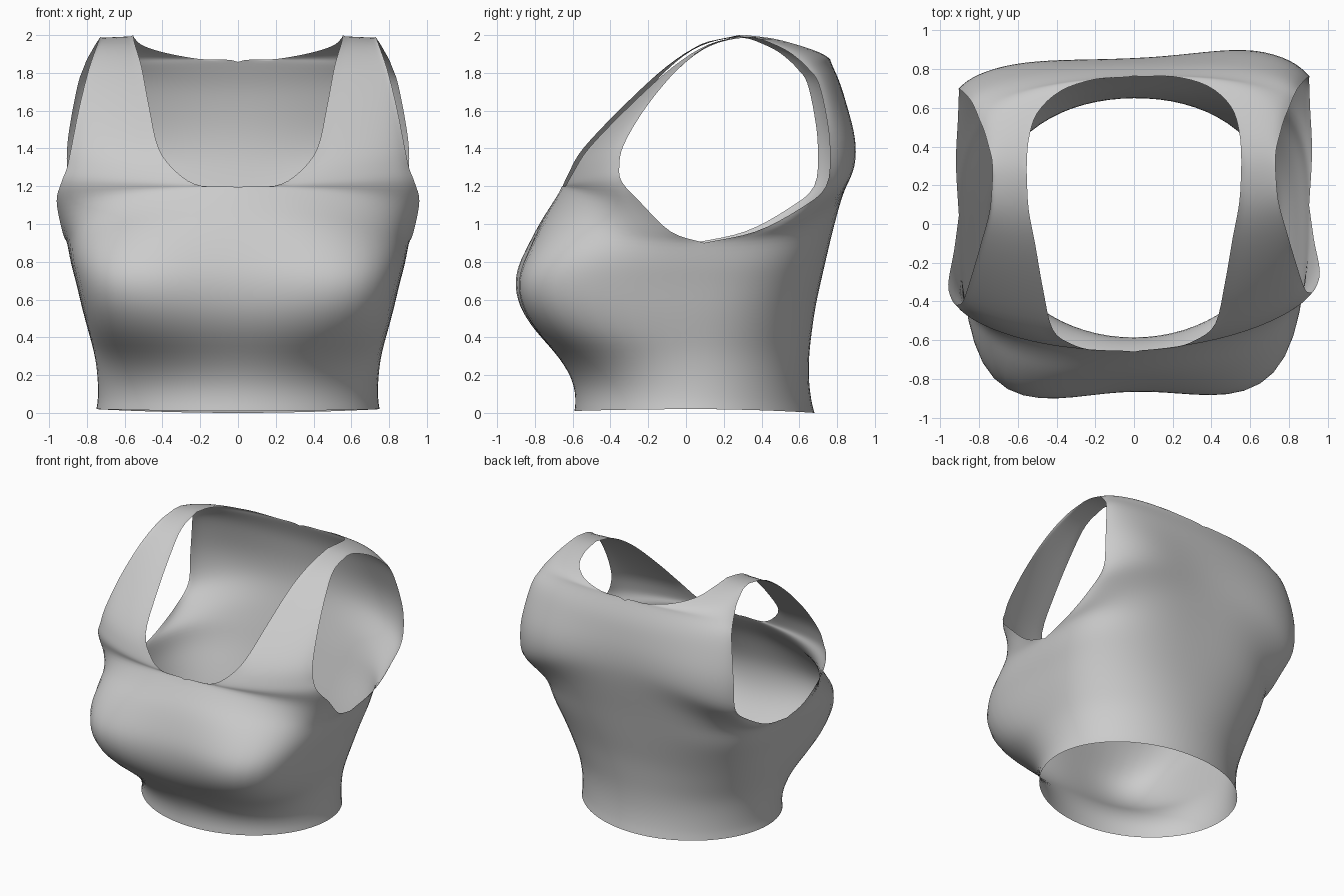
import bpy, bmesh, math

if "Cube" in bpy.data.objects:
    bpy.data.objects.remove(bpy.data.objects["Cube"])

SEAM = 7        # last row where front and back panels share the side seam
SUB = 4         # spline steps between rows
COLS = 18       # steps across each half panel

# Each row: inner edge (x, y, z), outer edge (x, y, z), roundness of the section
side = [(.75, .05, .02), (.745, .05, .15), (.76, .05, .30), (.79, .05, .42),
        (.825, .05, .55), (.855, .06, .68), (.885, .07, .79), (.905, .07, .90)]

front_low = [(-.59, .01, 2), (-.595, .15, 2.1), (-.67, .29, 2.6), (-.78, .42, 3.8),
             (-.85, .56, 4.6), (-.865, .72, 4.9), (-.83, .86, 4.4), (-.775, 1.0, 3.4)]
front_high = [(0, -.715, 1.10, .93, -.11, .96, 2.45),
              (0, -.66, 1.193, .96, -.28, 1.12, 1.75),
              (.20, -.645, 1.203, .935, -.37, 1.22, 1.55),
              (.32, -.61, 1.27, .905, -.385, 1.30, 1.45),
              (.42, -.53, 1.40, .88, -.36, 1.42, 1.45),
              (.47, -.32, 1.62, .84, -.24, 1.62, 1.4),
              (.51, -.09, 1.83, .79, -.07, 1.82, 1.4),
              (.545, .10, 1.95, .745, .10, 1.95, 1.3),
              (.555, .30, 2.0, .73, .28, 1.99, 1.3)]

back_low = [(.68, 0, 2), (.655, .15, 2.1), (.655, .30, 2.15), (.67, .44, 2.3),
            (.69, .58, 2.5), (.72, .72, 2.75), (.75, .86, 3.0), (.78, 1.0, 3.0)]
back_high = [(0, .815, 1.15, .92, .34, .96, 2.4),
             (0, .84, 1.27, .91, .57, 1.08, 2.1),
             (0, .855, 1.38, .905, .71, 1.20, 1.9),
             (0, .855, 1.50, .905, .73, 1.40, 1.9),
             (0, .84, 1.62, .88, .71, 1.58, 1.9),
             (0, .815, 1.74, .845, .67, 1.75, 1.9),
             (0, .765, 1.858, .82, .62, 1.82, 1.9),
             (.20, .755, 1.873, .80, .57, 1.87, 1.8),
             (.38, .70, 1.905, .775, .51, 1.915, 1.7),
             (.50, .59, 1.943, .755, .44, 1.95, 1.5),
             (.545, .45, 1.98, .735, .36, 1.98, 1.4),
             (.555, .30, 2.0, .73, .28, 1.99, 1.3)]


def spline(vals):
    """Catmull-Rom through a list of numbers."""
    out = []
    for i in range(len(vals) - 1):
        b, c = vals[i], vals[i + 1]
        a = vals[i - 1] if i else 2 * b - c
        d = vals[i + 2] if i + 2 < len(vals) else 2 * c - b
        for k in range(SUB):
            t = k / SUB
            out.append(.5 * (2 * b + (c - a) * t + (2 * a - 5 * b + 4 * c - d) * t * t
                             + (3 * b - a - 3 * c + d) * t ** 3))
    return out + [vals[-1]]


def panel_rows(low, high):
    rows = [(0, y, z, *s, n) for (y, z, n), s in zip(low, side)] + high
    cols = []
    for j, vals in enumerate(zip(*rows)):
        if 3 <= j <= 5:  # the side seam and the armhole meet at a corner
            cols.append(spline(vals[:SEAM + 1])[:-1] + spline(vals[SEAM:]))
        else:
            cols.append(spline(vals))
    return list(zip(*cols))


def add_half(bm, rows, sx, sy, bump, bump_z, bump_w, uneven):
    """One half panel; sx mirrors it, sy is -1 for front and 1 for back."""
    grid = []
    for xi, yi, zi, xo, yo, zo, n in rows:
        xi = max(xi, 0)
        line = []
        for k in range(COLS + 1):
            f = k / COLS
            a = f * math.pi / 2
            s, c = math.sin(a), max(math.cos(a), 0)
            r = (s ** n + c ** n) ** (-1 / n)
            x = sx * (xi + (xo - xi) * s * r)
            y = yo + (yi - yo) * c * r
            z = zi + (zo - zi) * f * f * (3 - 2 * f)
            # fullness either side of the centre line, a little uneven
            y += (sy * (bump + uneven * sx) * math.sin(2 * a) ** 2
                  * math.exp(-((z - bump_z) / bump_w) ** 2))
            # slight twist of the upper body
            y += .035 * x * min(1, z / 1.1)
            line.append(bm.verts.new((x, y, z)))
        grid.append(line)
    for p, q in zip(grid, grid[1:]):
        for k in range(COLS):
            f = [p[k], p[k + 1], q[k + 1], q[k]]
            bm.faces.new(f if sx * sy < 0 else f[::-1])


bm = bmesh.new()
front, back = panel_rows(front_low, front_high), panel_rows(back_low, back_high)
for sx in (1, -1):
    add_half(bm, front, sx, -1, .075, .68, .28, 0)
    add_half(bm, back, sx, 1, .05, 1.35, .30, .015)
bmesh.ops.remove_doubles(bm, verts=bm.verts, dist=.002)

# relax the cloth between its hems
inner = [v for v in bm.verts if not v.is_boundary]
for _ in range(9):
    bmesh.ops.smooth_vert(bm, verts=inner, factor=.5,
                          use_axis_x=True, use_axis_y=True, use_axis_z=True)

mesh = bpy.data.meshes.new("cropped_top")
bm.to_mesh(mesh)
bm.free()
top = bpy.data.objects.new("cropped_top", mesh)
bpy.context.collection.objects.link(top)

fabric = bpy.data.materials.new("light_grey_fabric")
fabric.diffuse_color = (.6, .6, .6, 1)
fabric.use_nodes = True
fabric.node_tree.nodes["Principled BSDF"].inputs["Base Color"].default_value = fabric.diffuse_color
mesh.materials.append(fabric)

bpy.context.view_layer.objects.active = top
top.select_set(True)
bpy.ops.object.shade_smooth_by_angle(angle=math.radians(60))
